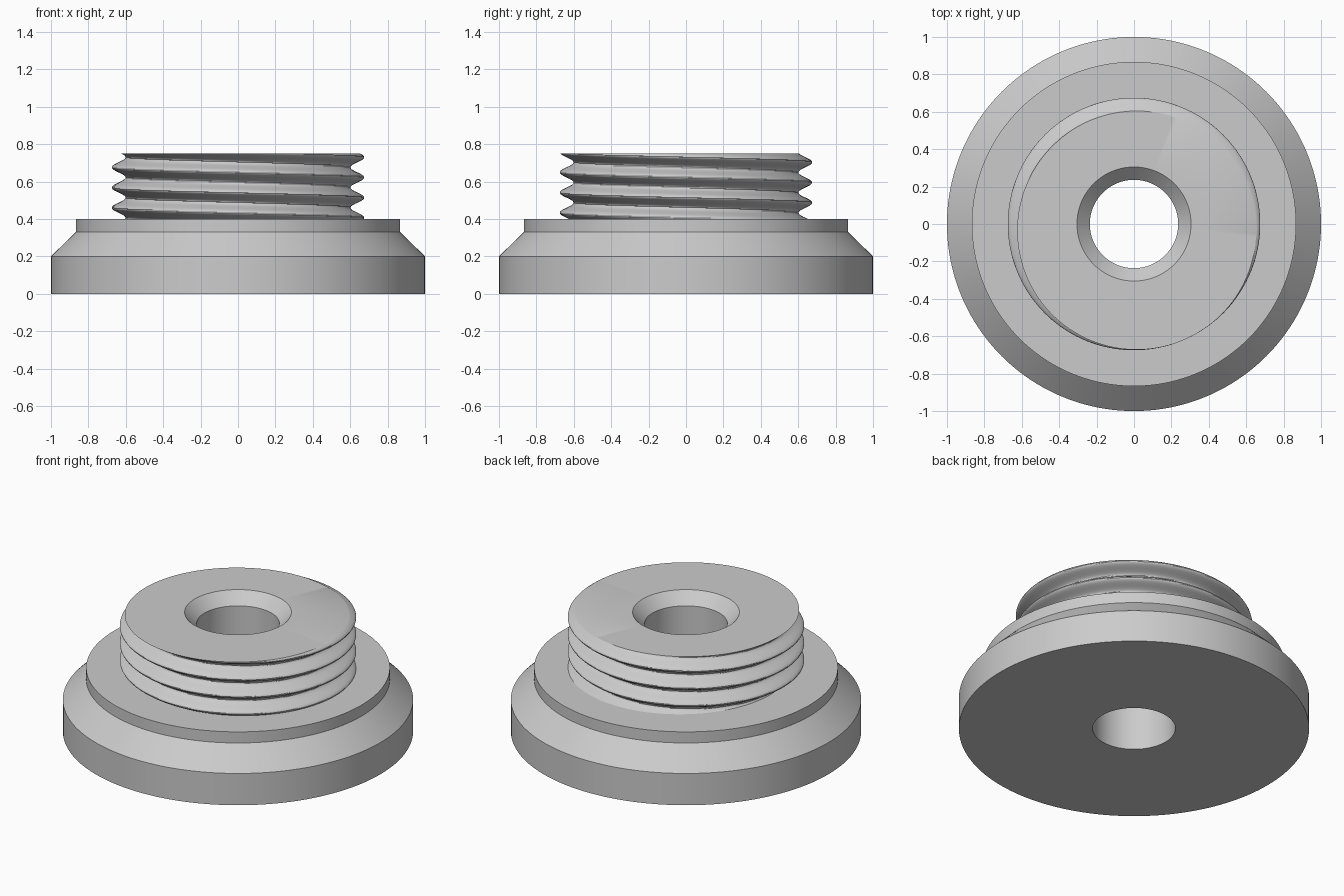
import bpy
import bmesh
from math import cos, sin, tau, radians

SEGMENTS = 160
BORE, SINK, PITCH = 0.236, 0.305, 0.108
FLANGE_TOP, NECK_TOP = 0.4, 0.75
THREAD_ROWS = 64

cube = bpy.data.objects.get("Cube")
if cube:
    bpy.data.objects.remove(cube, do_unlink=True)

metal = bpy.data.materials.new("plain_grey")
metal.use_nodes = True
grey = (0.6, 0.6, 0.6, 1)
metal.diffuse_color = grey
metal.node_tree.nodes["Principled BSDF"].inputs["Base Color"].default_value = grey


def thread_radius(angle, z):
    """Rounded helical thread: the crest descends one pitch per turn."""
    crest = 0.73 - PITCH * angle / tau
    return 0.638 + 0.037 * cos(tau * (z - crest) / PITCH)


def lathe(name, profile):
    """Spin (radius, z) rings; a radius of None follows the thread."""
    bm = bmesh.new()
    rings = []
    for radius, z in profile:
        ring = []
        for j in range(SEGMENTS):
            a = tau * j / SEGMENTS
            r = thread_radius(a, z) if radius is None else radius
            ring.append(bm.verts.new((r * cos(a), r * sin(a), z)))
        rings.append(ring)
    for low, high in zip(rings, rings[1:]):
        for j in range(SEGMENTS):
            k = (j + 1) % SEGMENTS
            bm.faces.new((low[j], low[k], high[k], high[j]))
    mesh = bpy.data.meshes.new(name)
    bm.to_mesh(mesh)
    bm.free()
    mesh.materials.append(metal)
    obj = bpy.data.objects.new(name, mesh)
    bpy.context.collection.objects.link(obj)
    bpy.ops.object.select_all(action="DESELECT")
    obj.select_set(True)
    bpy.context.view_layer.objects.active = obj
    bpy.ops.object.shade_smooth_by_angle(angle=radians(30))
    return obj


# Stepped flange with a sloped shoulder
lathe("flange", [(BORE, 0), (1, 0), (1, 0.2), (0.867, 0.33),
                 (0.867, FLANGE_TOP), (None, FLANGE_TOP)])

# Threaded neck, its flat top, countersink and through bore
rows = [(None, FLANGE_TOP + (NECK_TOP - FLANGE_TOP) * i / THREAD_ROWS)
        for i in range(THREAD_ROWS + 1)]
lathe("threaded_neck", rows + [(SINK, NECK_TOP), (BORE, 0.68), (BORE, 0)])
